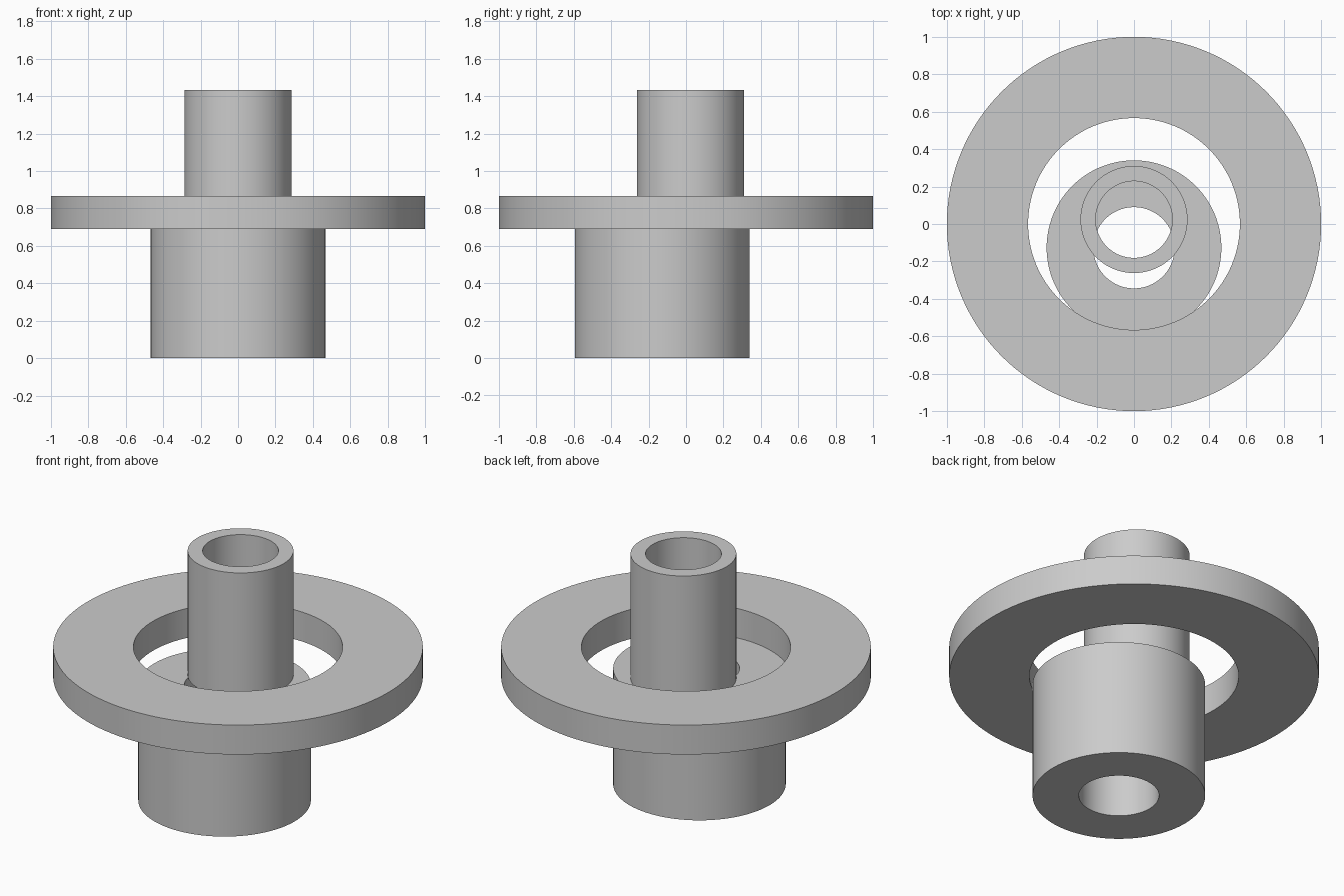
import bpy, bmesh
from math import cos, sin, tau, radians

if "Cube" in bpy.data.objects:
    bpy.data.objects.remove(bpy.data.objects["Cube"])

SIDES = 128


def tube(name, outer, inner, z0, z1, y=0.0):
    """Straight hollow cylinder with flat ends, standing on z0."""
    bm = bmesh.new()
    # rectangular wall section, revolved around the tube axis
    section = [(outer, z0), (outer, z1), (inner, z1), (inner, z0)]
    rings = [[bm.verts.new((r * cos(tau * i / SIDES), r * sin(tau * i / SIDES), z - z0))
              for i in range(SIDES)] for r, z in section]
    for a, b in zip(rings, rings[1:] + rings[:1]):
        for i in range(SIDES):
            j = (i + 1) % SIDES
            bm.faces.new((a[i], a[j], b[j], b[i]))
    bmesh.ops.recalc_face_normals(bm, faces=bm.faces)
    mesh = bpy.data.meshes.new(name)
    bm.to_mesh(mesh)
    bm.free()
    obj = bpy.data.objects.new(name, mesh)
    obj.location = (0, y, z0)
    bpy.context.collection.objects.link(obj)
    bpy.ops.object.select_all(action='DESELECT')
    obj.select_set(True)
    bpy.context.view_layer.objects.active = obj
    bpy.ops.object.shade_smooth_by_angle(angle=radians(30))
    return obj


# Thick lower sleeve, set towards the front
tube("lower_sleeve", 0.467, 0.217, 0.0, 0.69, y=-0.127)
# Wide flat ring resting on the sleeve
tube("flange_ring", 1.0, 0.566, 0.69, 0.866)
# Narrow upper tube, set slightly towards the back
tube("upper_tube", 0.286, 0.205, 0.69, 1.432, y=0.024)
